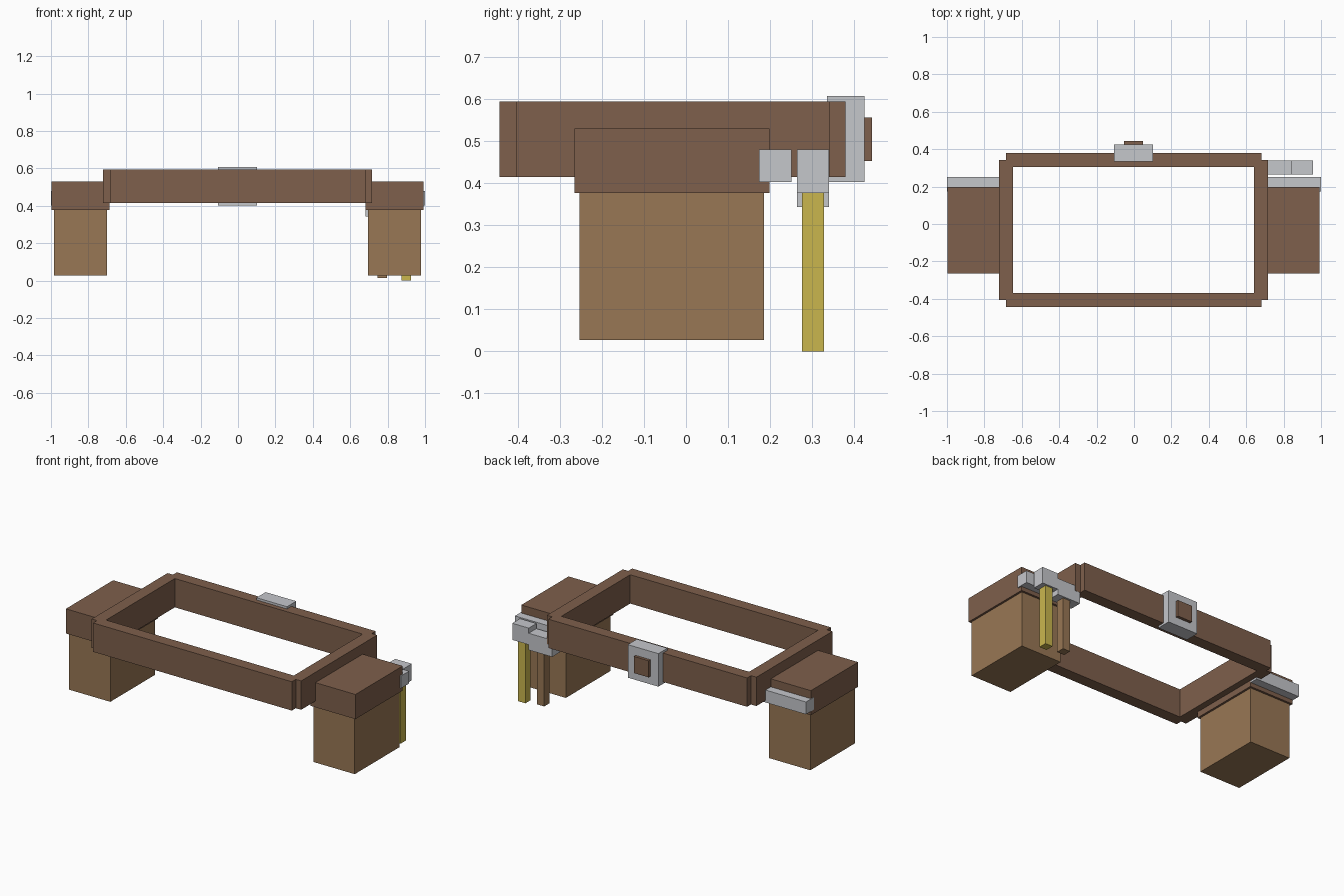
import bpy
import bmesh
from mathutils import Vector

cube = bpy.data.objects.get("Cube")
if cube:
    bpy.data.objects.remove(cube, do_unlink=True)


def material(name, rgb):
    mat = bpy.data.materials.new(name)
    mat.use_nodes = True
    mat.diffuse_color = (*rgb, 1)
    mat.node_tree.nodes["Principled BSDF"].inputs["Base Color"].default_value = (*rgb, 1)
    return mat


leather = material("dark leather brown", (0.21, 0.116, 0.072))
tan = material("tan brown", (0.315, 0.185, 0.09))
silver = material("silver", (0.56, 0.57, 0.60))
gold = material("gold", (0.59, 0.47, 0.076))


def box(name, x, y, z, mat):
    """Axis-aligned block from its (min, max) range on each axis."""
    low, high = (Vector(corner) for corner in zip(x, y, z))
    mesh = bpy.data.meshes.new(name)
    bm = bmesh.new()
    bmesh.ops.create_cube(bm, size=1)
    bmesh.ops.scale(bm, vec=high - low, verts=bm.verts)
    bm.to_mesh(mesh)
    bm.free()
    mesh.materials.append(mat)
    obj = bpy.data.objects.new(name, mesh)
    obj.location = (low + high) / 2
    bpy.context.collection.objects.link(obj)
    return obj


MID = -0.0025


def side_range(sign, inner, outer):
    return sorted((MID + sign * inner, MID + sign * outer))


# Belt: four straps, the side ones stepping out past the corners
belt_z = (0.415, 0.594)
long_x = (MID - 0.683, MID + 0.683)
box("belt_front", long_x, (-0.444, -0.37), belt_z, leather)
box("belt_back", long_x, (0.305, 0.379), belt_z, leather)

for sign, side in ((1, "left"), (-1, "right")):
    box("belt_" + side, side_range(sign, 0.645, 0.72), (-0.405, 0.341), belt_z, leather)
    # Pouch with overhanging lid and a metal clasp
    box("pouch_body_" + side, side_range(sign, 0.698, 0.982), (-0.253, 0.186), (0.027, 0.378), tan)
    box("pouch_lid_" + side, side_range(sign, 0.685, 0.995), (-0.265, 0.199), (0.377, 0.53), leather)
    box("pouch_clasp_" + side, sorted((sign * 0.69, sign)), (0.174, 0.251), (0.403, 0.48), silver)

# Buckle with a raised leather centre
box("buckle", (MID - 0.105, MID + 0.105), (0.335, 0.425), (0.403, 0.608), silver)
box("buckle_centre", (MID - 0.051, MID + 0.051), (0.41, 0.443), (0.453, 0.556), leather)

# Stepped holder with two hanging rods on the left side
holder_y = (0.264, 0.34)
rod_y = (0.276, 0.328)
box("holder_inner", (0.682, 0.845), holder_y, (0.344, 0.448), silver)
box("holder_outer", (0.843, 0.956), holder_y, (0.377, 0.48), silver)
box("wooden_rod", (0.745, 0.796), rod_y, (0.015, 0.345), tan)
box("gold_rod", (0.874, 0.925), rod_y, (0, 0.378), gold)
